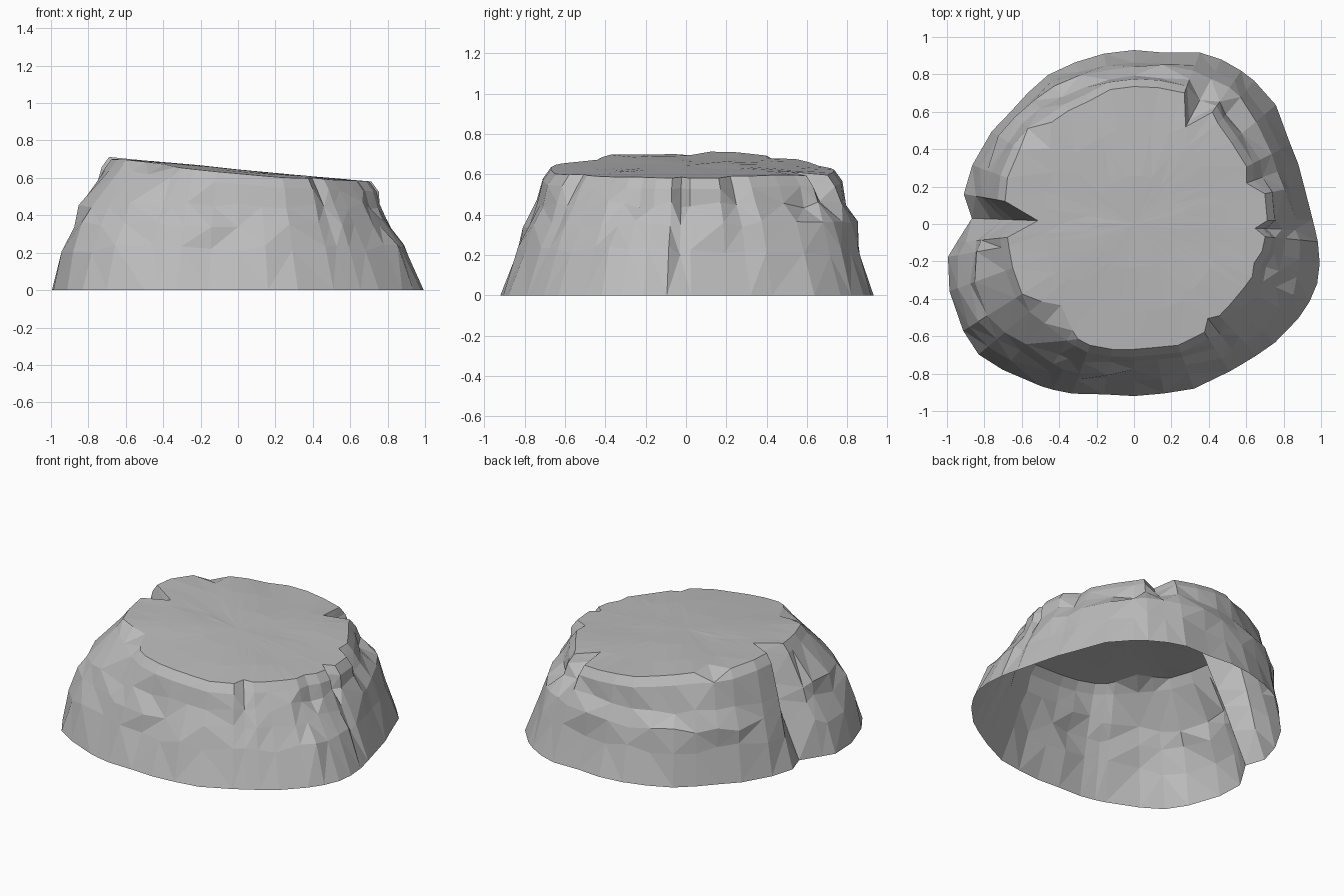
import bpy, bmesh, math, random
from mathutils import noise, Vector

random.seed(4)
old = bpy.data.objects.get("Cube")
if old:
    bpy.data.objects.remove(old, do_unlink=True)

# Stone colour
stone = bpy.data.materials.new("grey_stone")
stone.use_nodes = True
grey = (0.5, 0.5, 0.5, 1)
stone.diffuse_color = grey
shader = stone.node_tree.nodes["Principled BSDF"]
shader.inputs["Base Color"].default_value = grey
shader.inputs["Roughness"].default_value = 0.9

# Outlines as radii at even angles: foot, low cliff, ledges, high cliff, plateau
FOOT = [.96, .93, .935, .94, .99, 1, 1, .98, .93, .93, .925, .92,
        .92, .90, .89, .915, .92, .924, .87, 1.01, 1.05, 1.075, 1.085, 1.04,
        1, .965, .925, .92, .92, .937, .935, .95, .985, 1.013, 1.035, 1.01]
LOW = [.86, .86, .86, .87, .92, .94, .94, .91, .88, .87, .87, .865,
       .87, .86, .85, .87, .88, .86, .82, .96, 1.01, 1.03, 1.03, .97,
       .91, .88, .845, .83, .835, .845, .85, .86, .88, .91, .93, .91]
LEDGE = [.80, .84, .90, .84, .85, .86, .81, .99, .87, .785, .80, .83]
HIGH = [.75, .76, .76, .76, .76, .77, .84, .83, .80, .785, .78, .78,
        .79, .79, .80, .81, .81, .79, .77, .85, .90, .92, .90, .85,
        .81, .78, .75, .74, .745, .755, .76, .76, .76, .76, .76, .755]
RIM = [.71, .73, .69, .67, .68, .70, .76, .75, .74, .735, .73, .70,
       .70, .70, .73, .73, .72, .70, .68, .68, .69, .71, .69, .67,
       .68, .69, .68, .67, .67, .69, .70, .67, .67, .68, .70, .70]

# Clefts: angle, half width, depth at the top, height where they fade out
CLEFTS = [(178, 8, .17, -.05), (62, 7, .17, .35), (358, 3.5, .06, .25),
          (20, 7, .05, .35), (308, 5, .035, .2), (342, 6, .025, .3)]
# Chips bevelled off the rim alone: angle, half width, depth
CHIPS = [(228, 16, .09), (138, 9, .12)]


def radius(table, angle):
    i, f = divmod((angle % 360) * len(table) / 360, 1)
    i = int(i)
    return table[i] * (1 - f) + table[(i + 1) % len(table)] * f


def gap(a, b):
    return abs((a - b + 180) % 360 - 180)


def plateau(x, y):
    edge_drop = .06 * max(0, abs(y) - .3)
    return .645 - .09 * x - edge_drop + .012 * noise.noise(Vector((x * 3, y * 3, 1)))


def carve(r, angle, z):
    for centre, half, depth, low in CLEFTS:
        fade = min(1, max(0, (z - low) / (.58 - low)))
        r -= depth * max(0, 1 - gap(angle, centre) / half) * fade
    return r


# Columns follow the regular spacing, with extra ones at each cleft and chip
cuts = [(c[0] + s * c[1]) % 360 for c in CLEFTS + CHIPS for s in (-1, 0, 1)]
regular = [a for a in range(0, 360, 10) if all(gap(a, c) > 3 for c in cuts)]
columns = sorted(cuts + regular)

bm = bmesh.new()


def ring(place):
    verts = []
    for angle in columns:
        r, z = place(angle)
        t = math.radians(angle)
        verts.append(bm.verts.new((r * math.cos(t), r * math.sin(t), z)))
    return verts


def wall(table, height, rough):
    def place(angle):
        z = height + random.uniform(-rough, rough) * 2
        r = carve(radius(table, angle), angle, z)
        return r + random.uniform(-rough, rough), z
    return place


def shoulder(angle):
    r = carve(radius(RIM, angle), angle, .65)
    t = math.radians(angle)
    return r + .04, plateau(r * math.cos(t), r * math.sin(t)) - .055


def top(scale):
    def place(angle):
        r = carve(radius(RIM, angle), angle, .65)
        for centre, half, depth in CHIPS:
            r -= depth * max(0, 1 - gap(angle, centre) / half)
        r *= scale
        t = math.radians(angle)
        return r, plateau(r * math.cos(t), r * math.sin(t))
    return place


# Cliff sides, bevelled rim and gently uneven plateau, open underneath
rings = [ring(p) for p in (wall(FOOT, 0, 0), wall(LOW, .22, .012),
                           wall(LEDGE, .35, .01), wall(HIGH, .45, .01),
                           shoulder, top(1), top(.7), top(.35))]
count = len(columns)
for lower, upper in zip(rings, rings[1:]):
    for i in range(count):
        j = (i + 1) % count
        bm.faces.new((lower[i], lower[j], upper[j], upper[i]))
peak = bm.verts.new((0, 0, plateau(0, 0)))
for i in range(count):
    bm.faces.new((rings[-1][i], rings[-1][(i + 1) % count], peak))
bmesh.ops.triangulate(bm, faces=bm.faces[:], quad_method='BEAUTY')

mesh = bpy.data.meshes.new("rock_plateau")
bm.to_mesh(mesh)
bm.free()
mesh.materials.append(stone)
rock = bpy.data.objects.new("rock_plateau", mesh)
bpy.context.collection.objects.link(rock)
